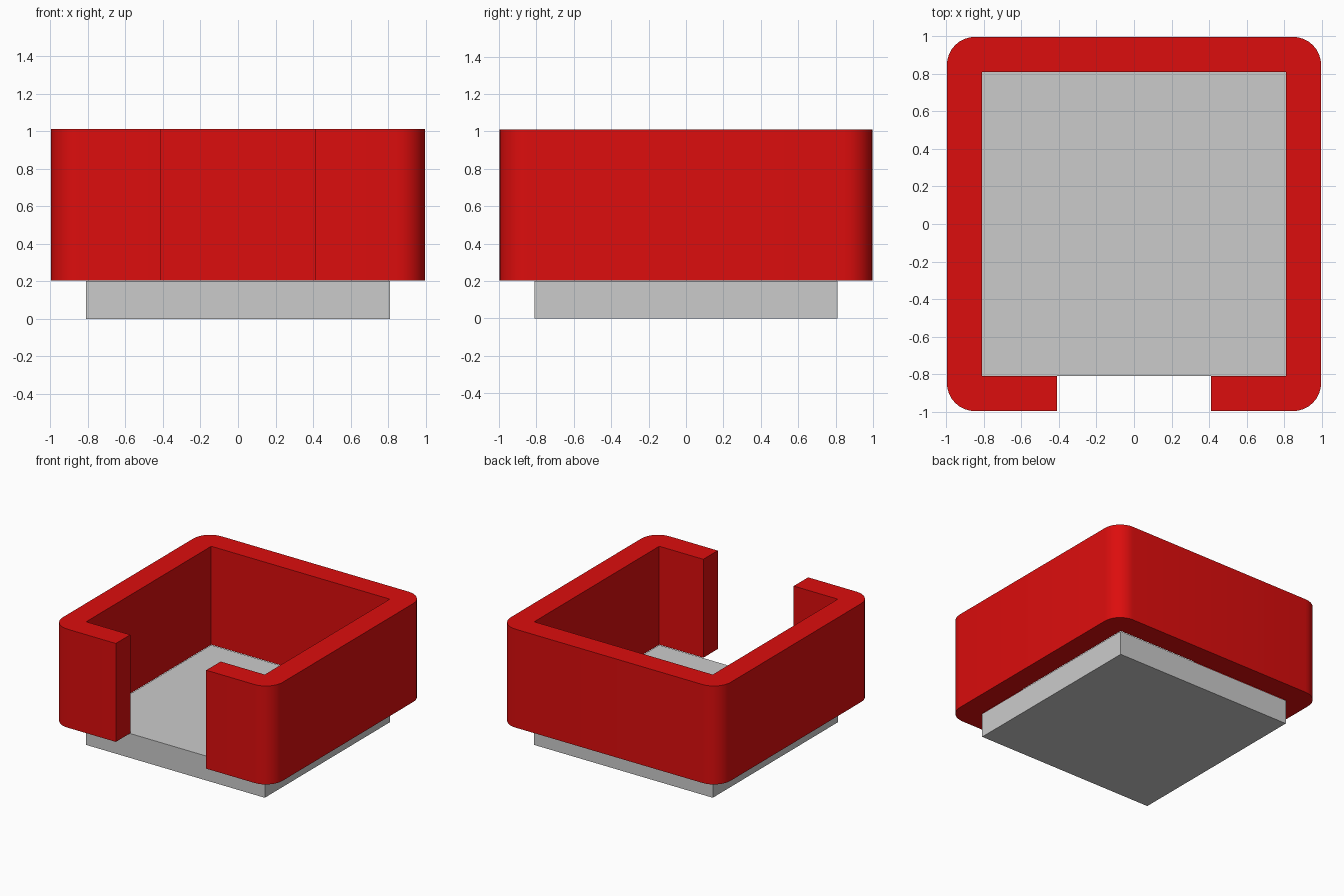
import bpy, bmesh
from math import sin, cos, pi, radians

if "Cube" in bpy.data.objects:
    bpy.data.objects.remove(bpy.data.objects["Cube"])

OUT, INN, GAP, R = 0.997, 0.81, 0.41, 0.15
Z0, Z1 = 0.203, 1.01


def make_object(name, bm):
    bmesh.ops.recalc_face_normals(bm, faces=bm.faces)
    mesh = bpy.data.meshes.new(name)
    bm.to_mesh(mesh)
    bm.free()
    obj = bpy.data.objects.new(name, mesh)
    bpy.context.collection.objects.link(obj)
    return obj


def extruded(name, profile, z0, z1):
    bm = bmesh.new()
    face = bm.faces.new([bm.verts.new((x, y, z0)) for x, y in profile])
    ext = bmesh.ops.extrude_face_region(bm, geom=[face], use_keep_orig=True)
    top = [v for v in ext["geom"] if isinstance(v, bmesh.types.BMVert)]
    bmesh.ops.translate(bm, verts=top, vec=(0, 0, z1 - z0))
    return make_object(name, bm)


def corner(sy, start, steps=8):
    c = OUT - R
    return [(c + R * cos(start + pi / 2 * i / steps),
             sy * c + R * sin(start + pi / 2 * i / steps)) for i in range(steps + 1)]


# Floor slab
extruded("floor_slab", [(-INN, -INN), (INN, -INN), (INN, INN), (-INN, INN)], 0, 0.2)

# Wall: right half outline mirrored into a C shape, open at the front
outer = [(GAP, -OUT)] + corner(-1, -pi / 2) + corner(1, 0)
inner = [(INN, INN), (INN, -INN), (GAP, -INN)]
flip = lambda pts: [(-x, y) for x, y in reversed(pts)]
wall = extruded("wall", outer + flip(outer) + flip(inner) + inner, Z0, Z1)

red = bpy.data.materials.new("red")
red.diffuse_color = (0.72, 0.004, 0.004, 1)
red.use_nodes = True
red.node_tree.nodes["Principled BSDF"].inputs["Base Color"].default_value = red.diffuse_color
wall.data.materials.append(red)

# Smooth the rounded corners only
bpy.context.view_layer.objects.active = wall
wall.select_set(True)
bpy.ops.object.shade_smooth_by_angle(angle=radians(30))
